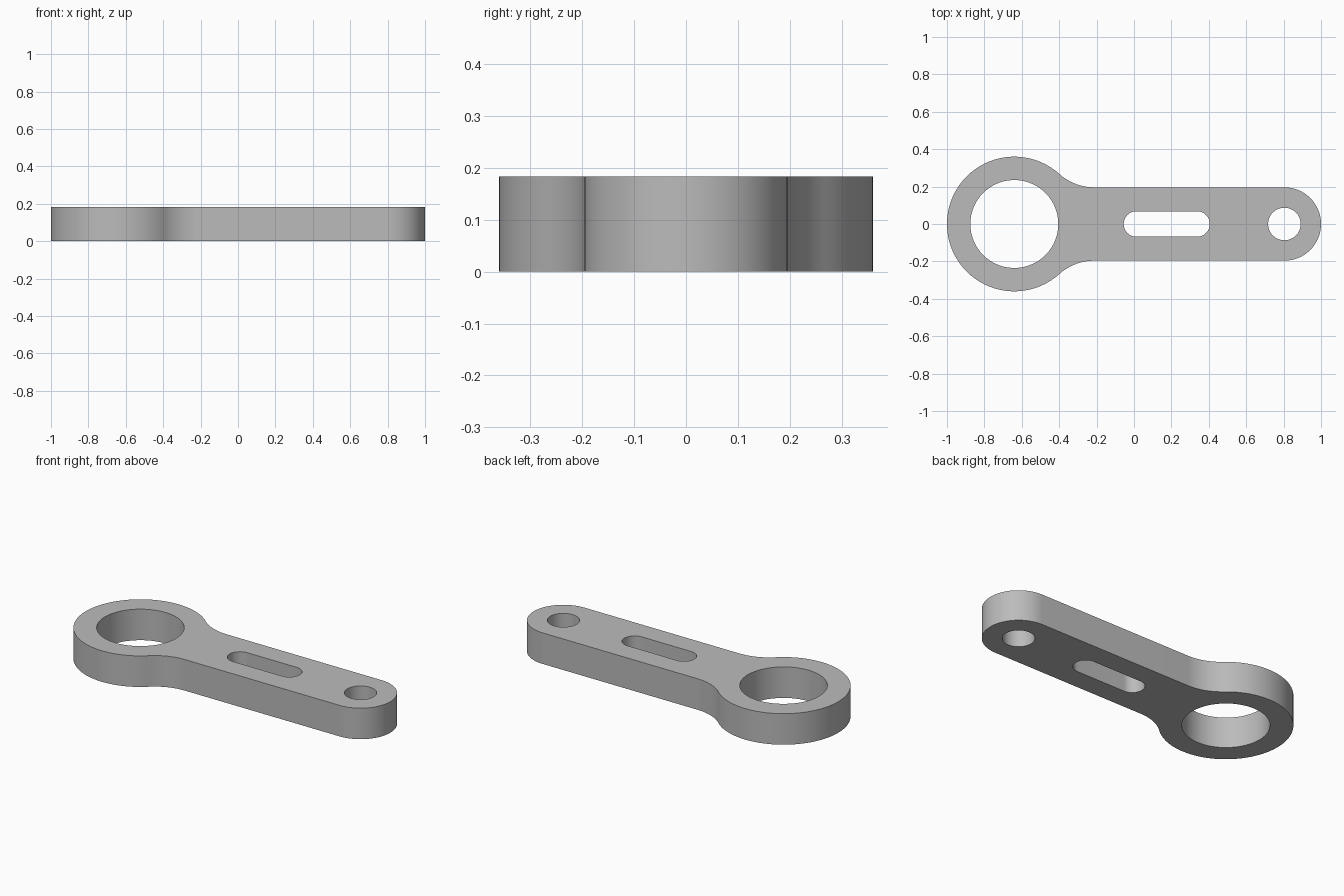
import bpy, bmesh
from math import sin, cos, pi, sqrt, atan2, radians

cube = bpy.data.objects.get("Cube")
if cube:
    bpy.data.objects.remove(cube, do_unlink=True)

HEIGHT = 0.184
RING_X, RING_R, BORE_R = -0.64, 0.36, 0.235
ARM_R, TIP_X, PIN_R = 0.196, 0.804, 0.087
SLOT_A, SLOT_B, SLOT_R = 0.013, 0.337, 0.068
FILLET_R = 0.28


def arc(cx, cy, r, start, end, steps):
    return [(cx + r * cos(start + (end - start) * i / steps),
             cy + r * sin(start + (end - start) * i / steps))
            for i in range(steps + 1)]


def circle(cx, r, steps=96):
    return arc(cx, 0, r, 0, 2 * pi, steps)[:-1]


# Outer outline: ring end, tangent fillets into the arm, rounded tip
fillet_y = ARM_R + FILLET_R
fillet_x = RING_X + sqrt((RING_R + FILLET_R) ** 2 - fillet_y ** 2)
blend = atan2(fillet_y, fillet_x - RING_X)
upper_fillet = arc(fillet_x, fillet_y, FILLET_R, -pi / 2, blend - pi, 20)
lower_fillet = [(x, -y) for x, y in reversed(upper_fillet)]
outline = (arc(TIP_X, 0, ARM_R, -pi / 2, pi / 2, 48)
           + upper_fillet
           + arc(RING_X, 0, RING_R, blend, 2 * pi - blend, 96)[1:-1]
           + lower_fillet)

# Slot outline: two half circles joined by straight sides
slot = (arc(SLOT_B, 0, SLOT_R, -pi / 2, pi / 2, 32)
        + arc(SLOT_A, 0, SLOT_R, pi / 2, 3 * pi / 2, 32))

# Fill the profile around its openings and raise it to a solid plate
bm = bmesh.new()
edges = []
for loop in (outline, circle(RING_X, BORE_R), slot, circle(TIP_X, PIN_R, 64)):
    verts = [bm.verts.new((x, y, 0)) for x, y in loop]
    edges += [bm.edges.new((v, verts[i - 1])) for i, v in enumerate(verts)]
bmesh.ops.triangle_fill(bm, edges=edges, use_beauty=True, normal=(0, 0, 1))
raised = bmesh.ops.extrude_face_region(bm, geom=bm.faces[:], use_keep_orig=True)
bmesh.ops.translate(bm, vec=(0, 0, HEIGHT),
                    verts=[g for g in raised["geom"] if isinstance(g, bmesh.types.BMVert)])
bmesh.ops.recalc_face_normals(bm, faces=bm.faces[:])

mesh = bpy.data.meshes.new("link_arm")
bm.to_mesh(mesh)
bm.free()
link_arm = bpy.data.objects.new("link_arm", mesh)
bpy.context.collection.objects.link(link_arm)

# Plain grey metal
grey = bpy.data.materials.new("plain_grey")
grey.use_nodes = True
colour = (0.5, 0.5, 0.5, 1)
grey.diffuse_color = colour
grey.node_tree.nodes["Principled BSDF"].inputs["Base Color"].default_value = colour
mesh.materials.append(grey)

# Smooth curved walls with crisp rims
bpy.ops.object.select_all(action="DESELECT")
link_arm.select_set(True)
bpy.context.view_layer.objects.active = link_arm
bpy.ops.object.shade_smooth_by_angle(angle=radians(30))
